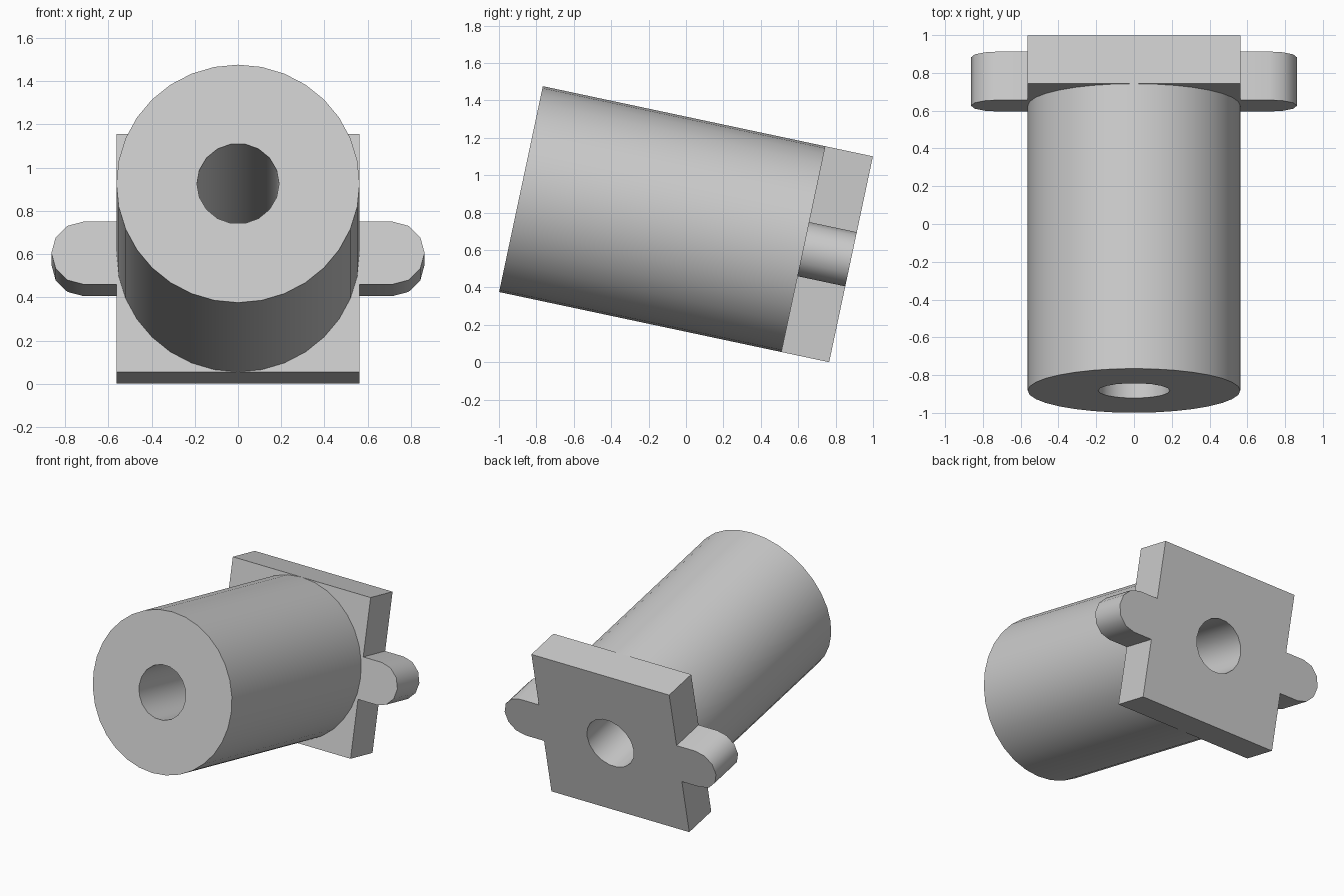
import bpy, bmesh, math
from mathutils import Matrix

cube = bpy.data.objects.get("Cube")
if cube:
    bpy.data.objects.remove(cube)

RADIUS, BORE, HALF_LENGTH, PLATE_FRONT = 0.5625, 0.19, 0.902, 0.64
TAB_RADIUS, TAB_CENTRE = 0.148, 0.715
TILT = Matrix.Translation((0, 0, 0.738)) @ Matrix.Rotation(math.radians(-12), 4, "X")

grey = bpy.data.materials.new("plain grey")
grey.use_nodes = True
grey.diffuse_color = (0.6, 0.6, 0.6, 1)
grey.node_tree.nodes["Principled BSDF"].inputs["Base Color"].default_value = (0.6, 0.6, 0.6, 1)


def arc(radius, count, start=0.0, sweep=2 * math.pi, cx=0.0):
    """Points of an arc in the x-z plane, without the end point."""
    angles = [start + sweep * i / count for i in range(count)]
    return [(cx + radius * math.cos(a), radius * math.sin(a)) for a in angles]


def bored_extrusion(name, outline, y0, y1):
    """Fill the outline around the bore and extrude it along the axis."""
    bm = bmesh.new()
    for loop in (outline, arc(BORE, 18)):
        verts = [bm.verts.new((x, y0, z)) for x, z in loop]
        for i, v in enumerate(verts):
            bm.edges.new((v, verts[i - 1]))
    bmesh.ops.triangle_fill(bm, use_beauty=True, edges=bm.edges[:])
    result = bmesh.ops.extrude_face_region(bm, geom=bm.faces[:], use_keep_orig=True)
    moved = [g for g in result["geom"] if isinstance(g, bmesh.types.BMVert)]
    bmesh.ops.translate(bm, verts=moved, vec=(0, y1 - y0, 0))
    bmesh.ops.recalc_face_normals(bm, faces=bm.faces[:])
    bm.transform(TILT)
    mesh = bpy.data.meshes.new(name)
    bm.to_mesh(mesh)
    bm.free()
    mesh.materials.append(grey)
    obj = bpy.data.objects.new(name, mesh)
    bpy.context.collection.objects.link(obj)
    return obj


# Round barrel
barrel = bored_extrusion("barrel", arc(RADIUS, 32), -HALF_LENGTH, PLATE_FRONT)

# Square end plate with a rounded tab on each side
tab = arc(TAB_RADIUS, 6, -math.pi / 2, math.pi, TAB_CENTRE) + [(TAB_CENTRE, TAB_RADIUS)]
side = [(RADIUS, -RADIUS), (RADIUS, -TAB_RADIUS)] + tab + [(RADIUS, TAB_RADIUS), (RADIUS, RADIUS)]
outline = side + [(-x, -z) for x, z in side]
plate = bored_extrusion("end_plate", outline, PLATE_FRONT, HALF_LENGTH)

# Smooth round walls, sharp corners
bpy.ops.object.select_all(action="DESELECT")
for obj in (barrel, plate):
    obj.select_set(True)
bpy.context.view_layer.objects.active = barrel
bpy.ops.object.shade_smooth_by_angle(angle=math.radians(40))
